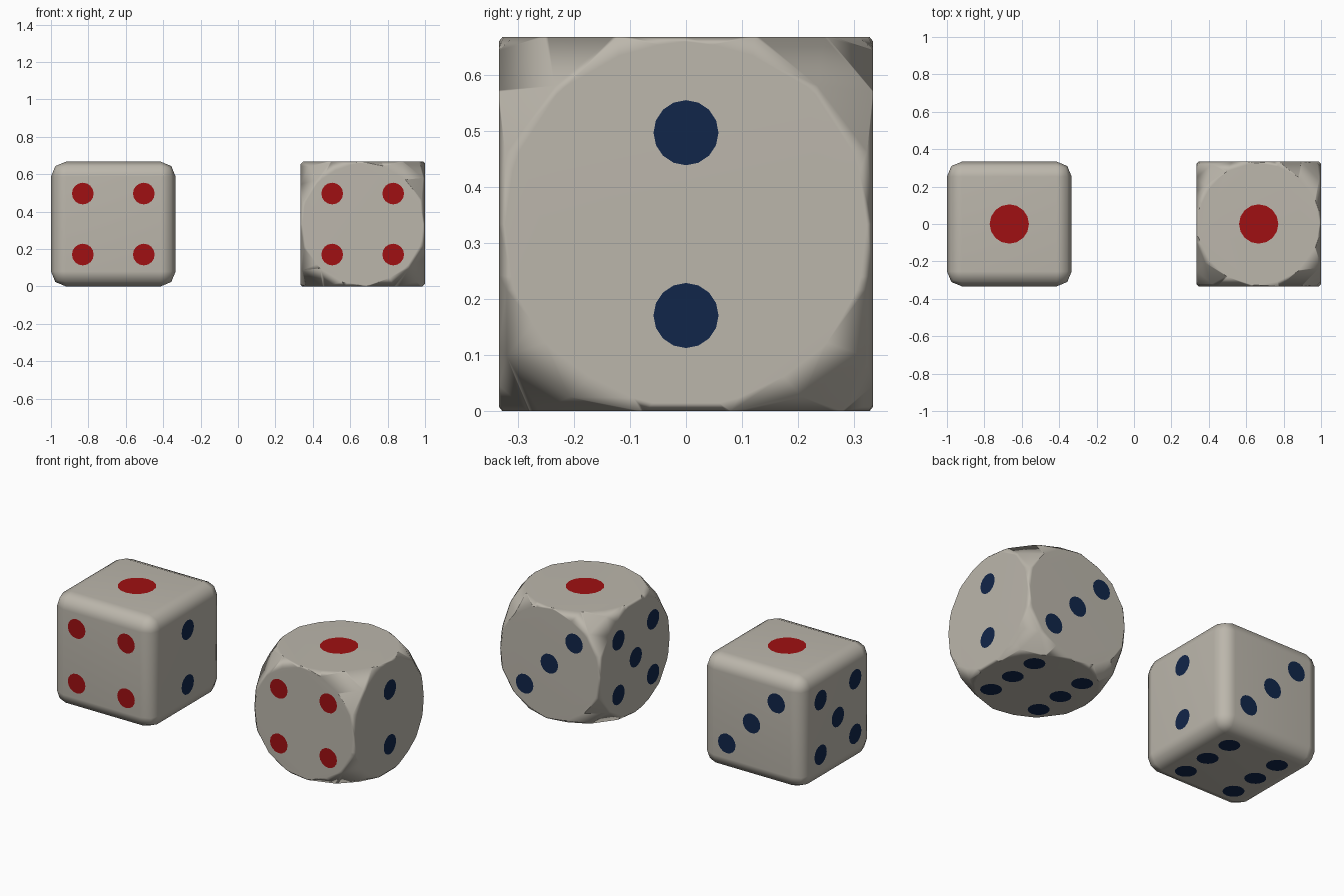
import bpy, bmesh, math
from mathutils import Vector, Matrix

if "Cube" in bpy.data.objects:
    bpy.data.objects.remove(bpy.data.objects["Cube"])

H = 1 / 3          # half the side of a die
P = 0.163          # pip offset from the face centre


def material(name, rgb):
    m = bpy.data.materials.new(name)
    m.diffuse_color = (*rgb, 1)
    m.use_nodes = True
    m.node_tree.nodes["Principled BSDF"].inputs["Base Color"].default_value = m.diffuse_color
    return m


IVORY = material("warm_grey", (0.50, 0.47, 0.41))
RED = material("pip_red", (0.35, 0.005, 0.006))
BLUE = material("pip_blue", (0.0055, 0.019, 0.068))


def finish(bm, name, mat, x, angle=50):
    me = bpy.data.meshes.new(name)
    bm.to_mesh(me)
    bm.free()
    ob = bpy.data.objects.new(name, me)
    bpy.context.collection.objects.link(ob)
    me.materials.append(mat)
    ob.location = (x, 0, H)
    bpy.ops.object.select_all(action='DESELECT')
    ob.select_set(True)
    bpy.context.view_layer.objects.active = ob
    bpy.ops.object.shade_smooth_by_angle(angle=math.radians(angle))
    return ob


# Die with narrow rounded edges
bm = bmesh.new()
bmesh.ops.create_cube(bm, size=2 * H)
bmesh.ops.bevel(bm, geom=bm.edges[:], offset=0.08, segments=2, profile=0.5,
                affect='EDGES')
die = finish(bm, "rounded_edge_die", IVORY, -2 / 3)
die.modifiers.new("flat_faces", 'WEIGHTED_NORMAL').keep_sharp = True

# Die shaped as a ball trimmed flat on six sides
bm = bmesh.new()
bmesh.ops.create_icosphere(bm, subdivisions=3, radius=0.469)
for axis in range(3):
    for sign in (-1, 1):
        n = Vector((0, 0, 0))
        n[axis] = sign
        cut = bmesh.ops.bisect_plane(bm, geom=bm.verts[:] + bm.edges[:] + bm.faces[:],
                                     plane_co=n * H, plane_no=n, clear_outer=True)
        rim = [e for e in cut["geom_cut"] if isinstance(e, bmesh.types.BMEdge)]
        bmesh.ops.contextual_create(bm, geom=rim)
bmesh.ops.recalc_face_normals(bm, faces=bm.faces[:])
die = finish(bm, "ball_cut_die", IVORY, 2 / 3)
die.modifiers.new("flat_faces", 'WEIGHTED_NORMAL').keep_sharp = True

# Pip layouts: name, face normal, sideways direction, pip positions, radius, colour
corners = [(a * P, b * P) for a in (-1, 1) for b in (-1, 1)]
faces = [
    ("one", (0, 0, 1), (1, 0, 0), [(0, 0)], 0.105, RED),
    ("two", (1, 0, 0), (0, 1, 0), [(0, -P), (0, P)], 0.058, BLUE),
    ("three", (0, 1, 0), (-1, 0, 0), [(-P, -P), (0, 0), (P, P)], 0.058, BLUE),
    ("four", (0, -1, 0), (1, 0, 0), corners, 0.058, RED),
    ("five", (-1, 0, 0), (0, -1, 0), corners + [(0, 0)], 0.058, BLUE),
    ("six", (0, 0, -1), (1, 0, 0),
     [(a * P, b * 0.177) for a in (-1, 1) for b in (-1, 0, 1)], 0.058, BLUE),
]

# Pips as thin discs on every face of both dice
for side, x in (("left", -2 / 3), ("right", 2 / 3)):
    for name, n, u, spots, radius, mat in faces:
        n, u = Vector(n), Vector(u)
        v = n.cross(u)
        bm = bmesh.new()
        for a, b in spots:
            m = Matrix((u, v, n)).transposed().to_4x4()
            m.translation = u * a + v * b + n * (H + 0.002)
            bmesh.ops.create_circle(bm, cap_ends=True, segments=16,
                                    radius=radius, matrix=m)
        bm.normal_update()
        for f in bm.faces:
            if f.normal.dot(n) < 0:
                f.normal_flip()
        finish(bm, f"{side}_die_pips_{name}", mat, x)
